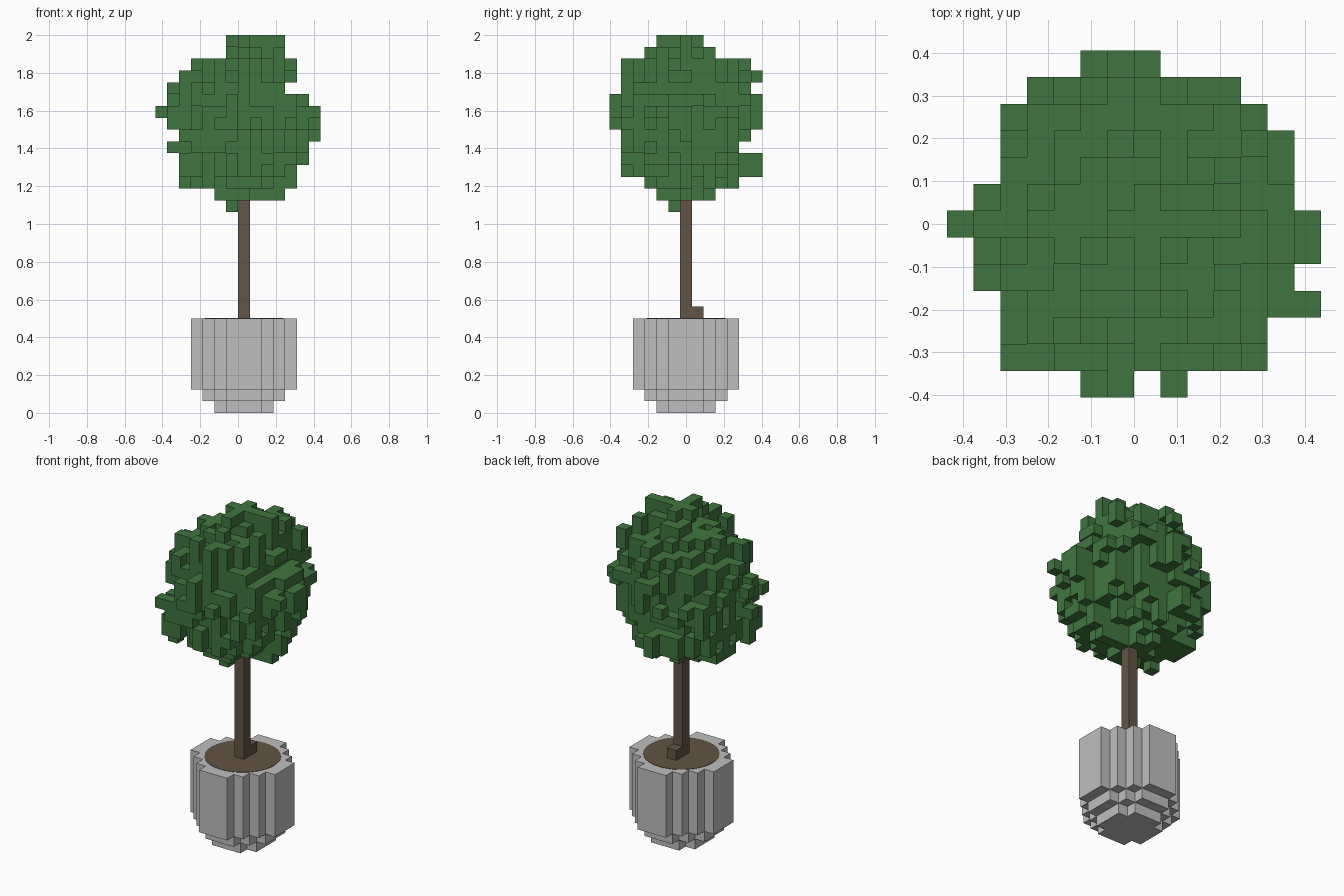
import bpy
import bmesh
import random
from mathutils import Matrix

if "Cube" in bpy.data.objects:
    bpy.data.objects.remove(bpy.data.objects["Cube"], do_unlink=True)

UNIT = 1 / 16  # edge of one block
random.seed(5)


def material(name, rgb):
    mat = bpy.data.materials.new(name)
    mat.use_nodes = True
    color = (*rgb, 1)
    mat.diffuse_color = color
    mat.node_tree.nodes["Principled BSDF"].inputs["Base Color"].default_value = color
    return mat


def mesh_object(name, bm, mat):
    mesh = bpy.data.meshes.new(name)
    bm.to_mesh(mesh)
    bm.free()
    mesh.materials.append(mat)
    obj = bpy.data.objects.new(name, mesh)
    bpy.context.collection.objects.link(obj)


def corners(cell, axis, side):
    """Four grid corners of one side of a block, wound outward."""
    u, v = (axis + 1) % 3, (axis + 2) % 3
    loop = [(0, 0), (1, 0), (1, 1), (0, 1)]
    for a, b in loop if side > 0 else reversed(loop):
        point = list(cell)
        point[axis] += side > 0
        point[u] += a
        point[v] += b
        yield tuple(point)


def block_object(name, cells, mat):
    """Mesh of the exposed sides of a set of unit blocks."""
    bm = bmesh.new()
    verts = {}
    for cell in sorted(cells):
        for axis in range(3):
            for side in (-1, 1):
                near = list(cell)
                near[axis] += side
                if tuple(near) in cells:
                    continue
                face = []
                for p in corners(cell, axis, side):
                    if p not in verts:
                        x, y, z = p
                        verts[p] = bm.verts.new((x * UNIT, (y - 0.5) * UNIT, z * UNIT))
                    face.append(verts[p])
                bm.faces.new(face)
    mesh_object(name, bm, mat)


def disc(radius, layers):
    span = range(-5, 6)
    return {(i, j, k) for i in span for j in span for k in layers
            if i * i + j * j <= radius * radius}


leaf_green = material("leaf green", (0.051, 0.178, 0.05))
bark_brown = material("bark brown", (0.125, 0.088, 0.06))
stone_grey = material("stone grey", (0.52, 0.52, 0.52))

# Pot: stepped foot and straight wall
pot = disc(2.5, [0]) | disc(3.5, [1]) | disc(4.2, range(2, 8))
block_object("pot", pot, stone_grey)

# Soil: thin round plate on the pot
plate = bmesh.new()
bmesh.ops.create_cone(plate, cap_ends=True, segments=32, depth=0.004,
                      radius1=3.35 * UNIT, radius2=3.35 * UNIT,
                      matrix=Matrix.Translation((UNIT / 2, 0, 8 * UNIT)))
mesh_object("soil", plate, bark_brown)

# Trunk with a small root block behind it
trunk = {(0, 0, k) for k in range(8, 22)} | {(0, 1, 8)}
block_object("trunk", trunk, bark_brown)

# Crown limits per layer from the bottom up: x start, x end, y start, y end
BOTTOM = 17
layers = [
    (-1, 0, -1, 0), (-2, 4, -2, 3), (-5, 5, -3, 5), (-5, 5, -5, 7),
    (-5, 6, -5, 7), (-6, 6, -5, 5), (-5, 7, -5, 6), (-6, 7, -6, 7),
    (-7, 7, -6, 7), (-6, 6, -6, 7), (-6, 4, -5, 6), (-5, 5, -5, 7),
    (-4, 5, -5, 6), (-1, 4, -3, 3), (-1, 4, -2, 2),
]
# Crown limits per row from front to back: x start, x end
rows = [(-2, 2), (-5, 5), (-5, 5), (-5, 7), (-6, 6), (-6, 7), (-7, 7),
        (-6, 6), (-5, 6), (-5, 6), (-5, 5), (-4, 4), (-2, 1)]

allowed = set()
for step, (x0, x1, y0, y1) in enumerate(layers):
    for j in range(y0, y1):
        r0, r1 = rows[j + 6]
        for i in range(max(x0, r0), min(x1, r1)):
            if (i, j) != (0, -6):
                allowed.add((i, j, BOTTOM + step))


def distance(cell):
    """Relative distance from the middle of the crown, which leans a little."""
    i, j, k = cell
    lean = 0.12 * (k - 24)
    return (((i + 0.4 - lean) / 6.3) ** 2 + ((j - lean / 3) / 6.3) ** 2
            + ((k - 24) / 7.3) ** 2) ** 0.5


# Ragged round crown: the limit varies in short upright clumps
clump = {}
crown = set()
for cell in sorted(allowed):
    i, j, k = cell
    limit = clump.setdefault((i, j, k // 2), random.uniform(0.73, 1.06))
    if distance(cell) < limit:
        crown.add(cell)

# Fill the outline along every axis with the innermost free block
for axis in range(3):
    lines = {}
    for cell in sorted(allowed):
        lines.setdefault(cell[:axis] + cell[axis + 1:], []).append(cell)
    for line in lines.values():
        if not crown.intersection(line):
            crown.add(min(line, key=distance))

block_object("leaf_crown", crown, leaf_green)
